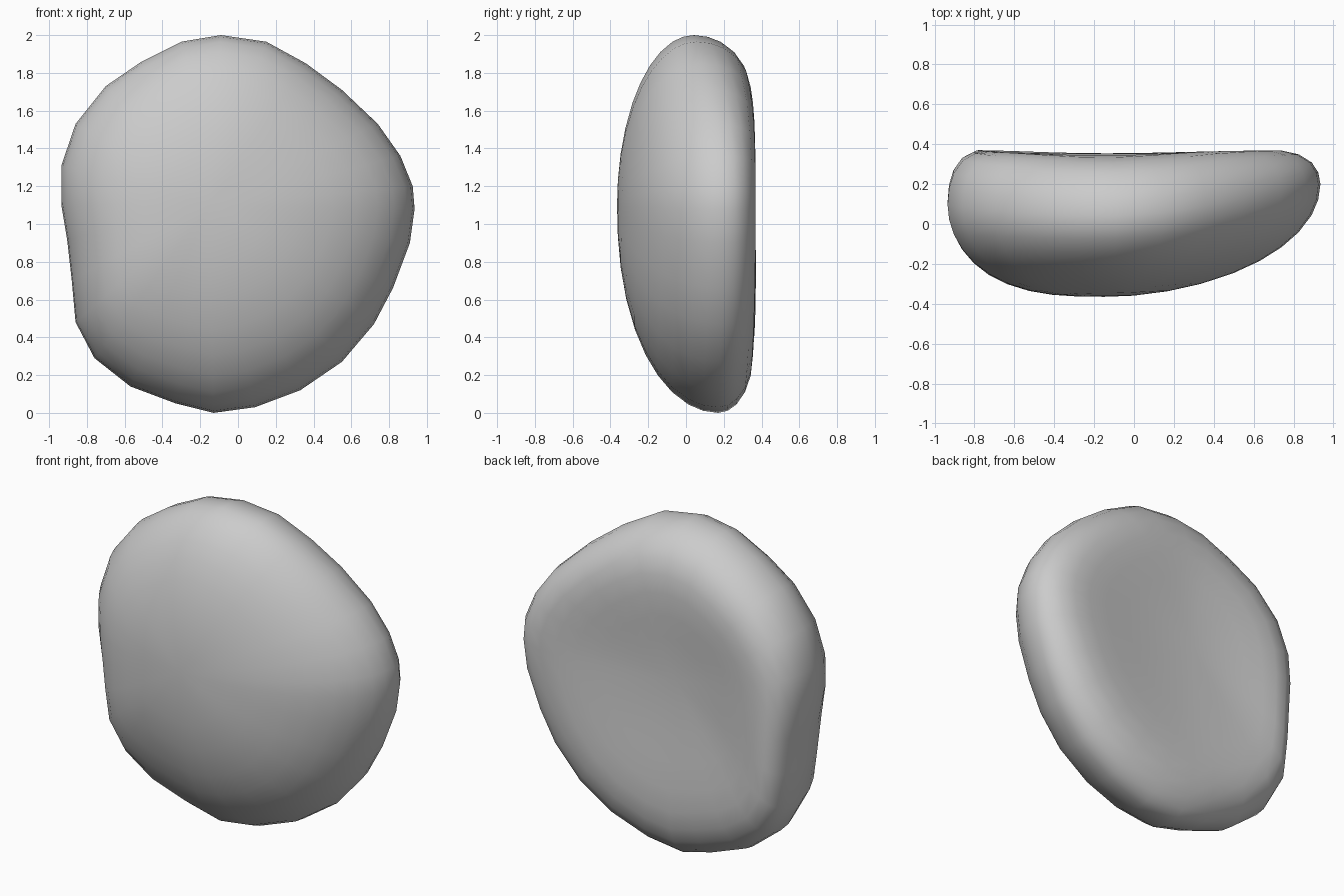
import bpy, bmesh
from math import atan2, cos, sin

if "Cube" in bpy.data.objects:
    bpy.data.objects.remove(bpy.data.objects["Cube"])

# Front outline (x, z) of the pebble, clockwise from the top
OUTLINE = [(-.09, 2), (.15, 1.965), (.36, 1.85), (.55, 1.71), (.74, 1.53), (.86, 1.36),
           (.925, 1.2), (.935, 1.08), (.91, .9), (.82, .66), (.72, .47), (.55, .27),
           (.33, .12), (.09, .03), (-.13, 0), (-.33, .05), (-.57, .14), (-.76, .29),
           (-.86, .48), (-.88, .7), (-.905, .92), (-.935, 1.1), (-.935, 1.31),
           (-.86, 1.53), (-.70, 1.73), (-.51, 1.86), (-.30, 1.965)]
CX, CZ = -.15, 1.1
FRONT, BACK, DISH = -.365, .38, .062


def blend(a, right, top, left, bottom):
    """Mix four directional values around the rim."""
    c, s = cos(a), sin(a)
    return c * c * (right if c > 0 else left) + s * s * (top if s > 0 else bottom)


def corner(a, at=-2.6, power=8):
    """Weight of a fuller corner, by default the lower left one."""
    return max(0, cos(a - at)) ** power


def rim_y(a):
    return blend(a, .2, .04, .1, .17) + .03 * corner(a)


def front_y(a, s):
    e = rim_y(a)
    p = blend(a, 1.85, 2.0, 2.7, 2.15) + .2 * corner(a, -.8, 4)
    return e + (FRONT - e) * max(0, 1 - s ** p) ** .5


def back_y(a, s):
    e = rim_y(a)
    q = blend(a, 11, 4.8, 9, 5.8) + 5 * corner(a)
    dish = DISH * max(0, 1 - (s / .85) ** 2) ** 1.5
    return e + (BACK - e) * max(0, 1 - s ** q) ** .5 - dish


bm = bmesh.new()


def ring(s, height):
    verts = []
    for x, z in OUTLINE:
        a = atan2(z - CZ, x - CX)
        # inner rings fill out the hollow in the left edge
        k = s * (1 + .3 * (1 - s) * corner(a))
        verts.append(bm.verts.new((CX + (x - CX) * k, height(a, s), CZ + (z - CZ) * k)))
    return verts


# Rings from the front middle, over the rim, to the dished back
steps = [.15, .3, .45, .6, .72, .82, .9, .96, .99]
rings = [ring(s, front_y) for s in steps] + [ring(1, front_y)]
rings += [ring(s, back_y) for s in reversed(steps)]
n = len(OUTLINE)
for r0, r1 in zip(rings, rings[1:]):
    for i in range(n):
        j = (i + 1) % n
        bm.faces.new((r0[i], r0[j], r1[j], r1[i]))

# Close both middles
for r, y in ((rings[0], FRONT), (rings[-1], BACK - DISH)):
    mid = bm.verts.new((CX, y, CZ))
    for i in range(n):
        bm.faces.new((mid, r[i], r[(i + 1) % n]))
bmesh.ops.recalc_face_normals(bm, faces=bm.faces)
for f in bm.faces:
    f.smooth = True

mesh = bpy.data.meshes.new("pebble")
bm.to_mesh(mesh)
bm.free()
bpy.context.collection.objects.link(bpy.data.objects.new("pebble", mesh))
